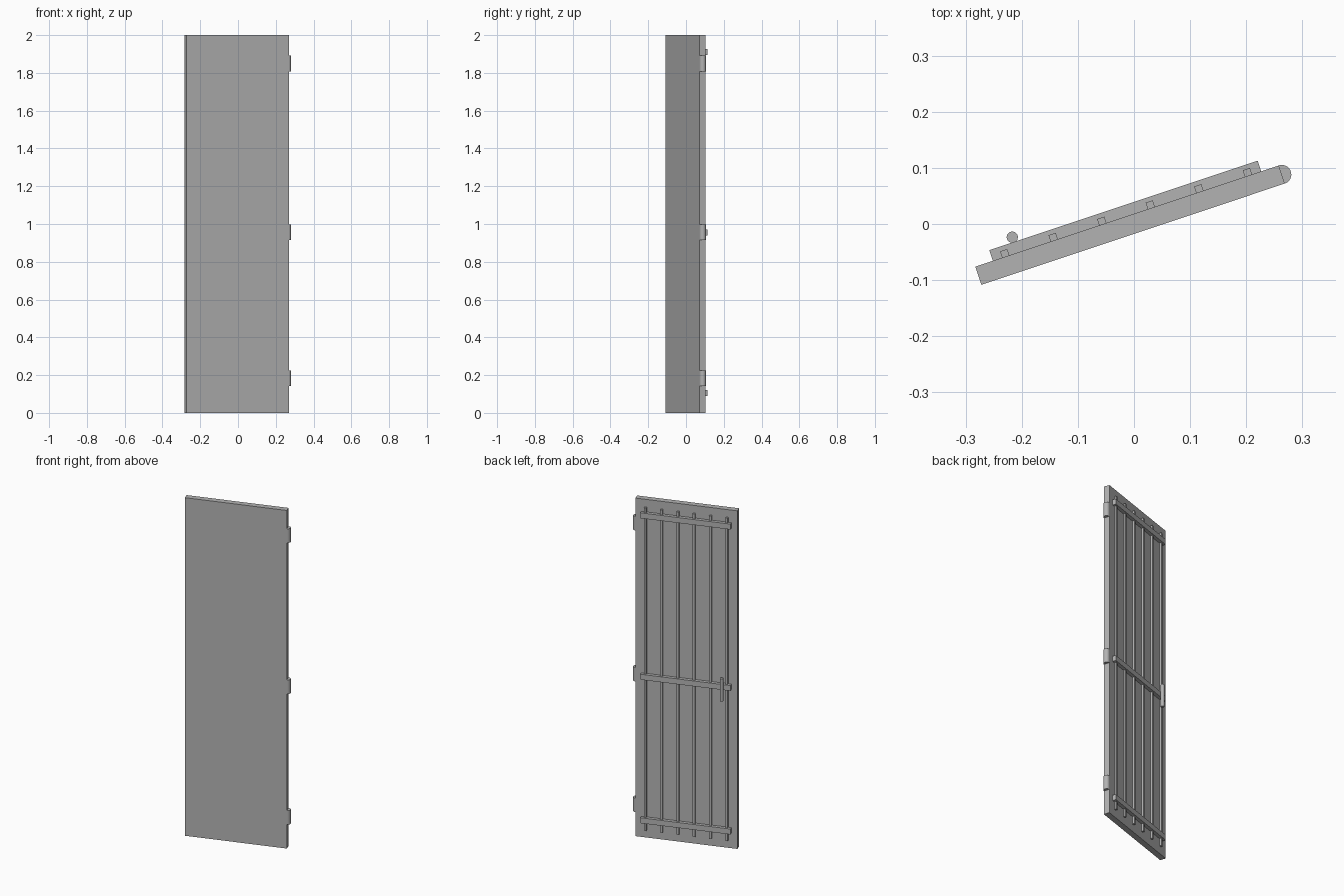
import bpy
from math import radians
from mathutils import Matrix

cube = bpy.data.objects.get("Cube")
if cube:
    bpy.data.objects.remove(cube, do_unlink=True)

grey = bpy.data.materials.new("plain grey")
grey.use_nodes = True
grey.diffuse_color = (0.45, 0.45, 0.45, 1)
grey.node_tree.nodes["Principled BSDF"].inputs["Base Color"].default_value = (0.45, 0.45, 0.45, 1)

# The door stands ajar: parts are laid out straight, then turned together
SWING = Matrix.Translation((-0.007, -0.002, 0)) @ Matrix.Rotation(radians(18.45), 4, "Z")
LENGTH, THICK = 0.57, 0.034
BACK = THICK / 2


def place(name):
    obj = bpy.context.object
    obj.name = name
    obj.data.materials.append(grey)
    obj.data.transform(SWING @ obj.matrix_basis)
    obj.matrix_basis = Matrix()
    return obj


def box(name, centre, size):
    bpy.ops.mesh.primitive_cube_add(size=1, location=centre)
    bpy.context.object.scale = size
    bpy.context.view_layer.update()
    return place(name)


def rod(name, centre, radius, height):
    bpy.ops.mesh.primitive_cylinder_add(vertices=32, radius=radius, depth=height, location=centre)
    place(name)
    bpy.ops.object.shade_smooth_by_angle()


# Door leaf
box("door_panel", (0, 0, 1), (LENGTH, THICK, 2))

# Upright battens on the back
for i in range(6):
    x = (i - 2.5) * 0.0912
    box(f"batten_{i + 1}", (x, BACK + 0.006, 1), (0.0135, 0.012, 1.91))

# Cross rails over the battens
for name, z in (("bottom", 0.106), ("middle", 0.955), ("top", 1.91)):
    box(f"{name}_rail", (0, BACK + 0.01, z), (0.504, 0.02, 0.032))

# Hinge barrels along the hanging edge
for name, z in (("bottom", 0.183), ("middle", 0.956), ("top", 1.85)):
    rod(f"{name}_hinge", (LENGTH / 2, 0, z), BACK, 0.083)

# Pull handle
rod("handle", (-0.206, BACK + 0.029, 0.945), 0.01, 0.132)
